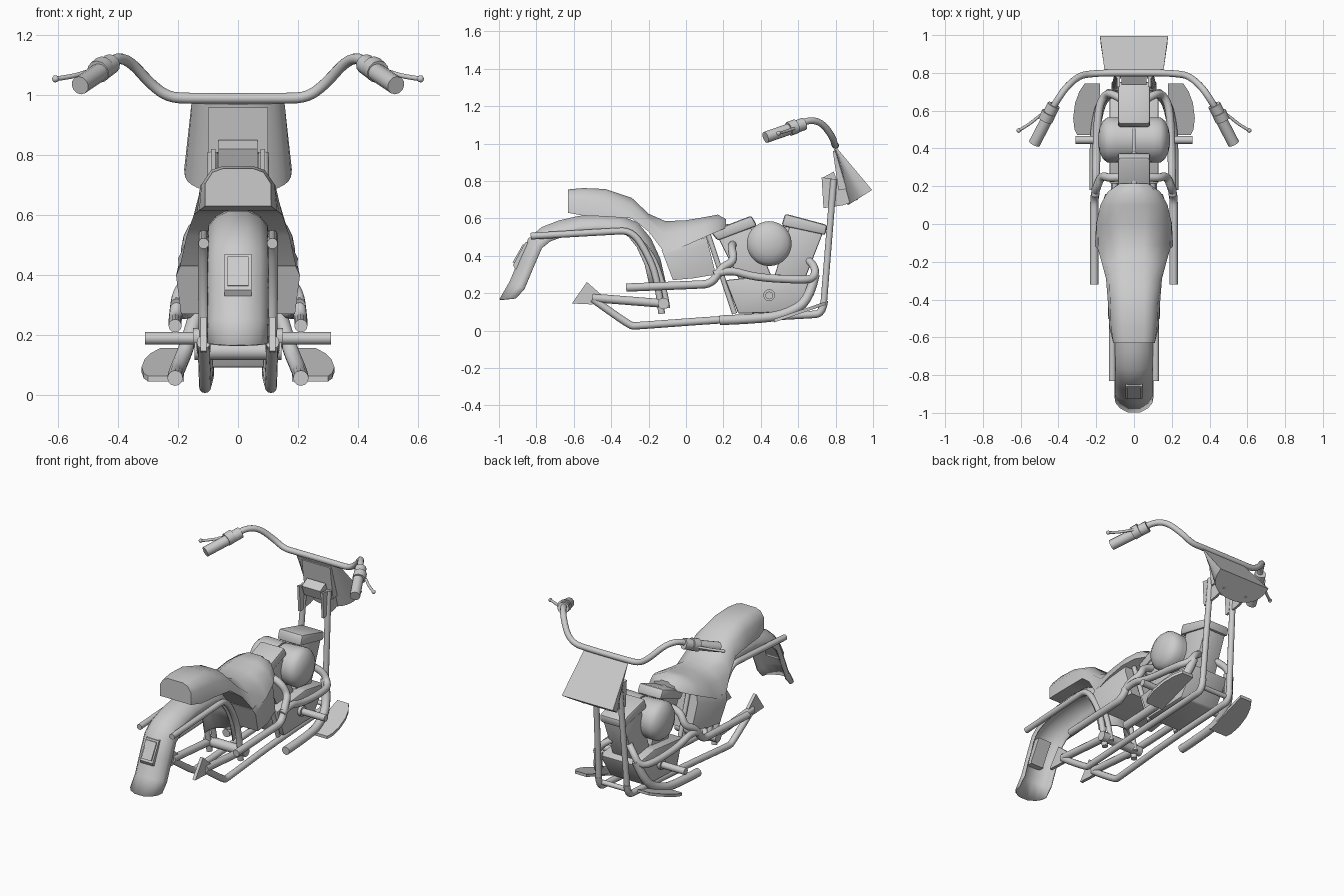
import bpy, bmesh, math
from mathutils import Vector

cube = bpy.data.objects.get("Cube")
if cube:
    bpy.data.objects.remove(cube, do_unlink=True)

grey = bpy.data.materials.new("plain grey")
grey.use_nodes = True
grey.diffuse_color = (0.6, 0.6, 0.6, 1)
grey.node_tree.nodes["Principled BSDF"].inputs["Base Color"].default_value = (0.6, 0.6, 0.6, 1)


def finish(name, mesh, mirror=False, angle=40):
    mesh.materials.clear()
    mesh.materials.append(grey)
    ob = bpy.data.objects.new(name, mesh)
    bpy.context.collection.objects.link(ob)
    bpy.ops.object.select_all(action='DESELECT')
    ob.select_set(True)
    bpy.context.view_layer.objects.active = ob
    bpy.ops.object.shade_smooth_by_angle(angle=math.radians(angle))
    if mirror:
        ob.modifiers.new("mirror", 'MIRROR')
    return ob


def from_bmesh(name, bm, mirror=False, angle=40):
    bmesh.ops.recalc_face_normals(bm, faces=bm.faces)
    mesh = bpy.data.meshes.new(name)
    bm.to_mesh(mesh)
    bm.free()
    return finish(name, mesh, mirror, angle)


def tube(name, pts, r, mirror=True):
    """Round bar through control points."""
    cu = bpy.data.curves.new(name, 'CURVE')
    cu.dimensions = '3D'
    cu.bevel_depth, cu.bevel_resolution, cu.use_fill_caps = r, 4, True
    sp = cu.splines.new('NURBS' if len(pts) > 2 else 'POLY')
    sp.points.add(len(pts) - 1)
    for p, co in zip(sp.points, pts):
        p.co = (*co, 1)
    if sp.type == 'NURBS':
        sp.order_u, sp.use_endpoint_u, sp.resolution_u = 3, True, 4
    tmp = bpy.data.objects.new("tmp", cu)
    bpy.context.collection.objects.link(tmp)
    mesh = bpy.data.meshes.new_from_object(
        tmp.evaluated_get(bpy.context.evaluated_depsgraph_get()))
    bpy.data.objects.remove(tmp)
    return finish(name, mesh, mirror)


def prism(name, profile, x0, x1, mirror=False, bevel=0):
    """Side profile (y, z) extruded across x."""
    bm = bmesh.new()
    face = bm.faces.new([bm.verts.new((x0, y, z)) for y, z in profile])
    ext = bmesh.ops.extrude_face_region(bm, geom=[face])
    moved = [v for v in ext["geom"] if isinstance(v, bmesh.types.BMVert)]
    bmesh.ops.translate(bm, verts=moved, vec=(x1 - x0, 0, 0))
    if bevel:
        bmesh.ops.bevel(bm, geom=bm.edges[:], offset=bevel, segments=2,
                        affect='EDGES', profile=0.5)
    return from_bmesh(name, bm, mirror, 30)


def loft(name, rings, closed=True, mirror=False):
    """Skin through rows of points, capped when closed."""
    bm = bmesh.new()
    rows = [[bm.verts.new(p) for p in ring] for ring in rings]
    n = len(rows[0])
    for a, b in zip(rows, rows[1:]):
        for i in range(n if closed else n - 1):
            j = (i + 1) % n
            bm.faces.new((a[i], a[j], b[j], b[i]))
    if closed:
        bm.faces.new(rows[0])
        bm.faces.new(rows[-1])
    return from_bmesh(name, bm, mirror)


# Seat: y, half width, crown half width, top, skirt bottom
seat_rows = [(-.63, .11, .085, .755, .63), (-.55, .13, .09, .762, .615),
             (-.43, .137, .09, .757, .61), (-.29, .148, .09, .71, .60),
             (-.20, .172, .09, .625, .53), (-.11, .198, .09, .585, .41),
             (0, .20, .10, .59, .455), (.1, .178, .09, .607, .50),
             (.17, .14, .07, .62, .53), (.215, .075, .04, .595, .55)]
rings = []
for y, w, c, t, b in seat_rows:
    half = [(c * .6, t), (c, t - .012), ((c + w) / 2 + .012, t - (t - b) * .4), (w, b)]
    rings.append([(x, y, z) for x, z in half] + [(-x, y, z) for x, z in half[::-1]])
loft("seat", rings)

# Rear fender: arched sheet swept along its side curve
path = [(-.995, .165), (-.94, .26), (-.89, .38), (-.84, .49), (-.77, .55), (-.68, .585),
        (-.57, .61), (-.46, .615), (-.35, .61), (-.26, .575), (-.19, .49), (-.14, .38), (-.11, .25)]
section = [(-.1, .085), (-.095, .05), (-.072, .022), (-.03, 0),
           (.03, 0), (.072, .022), (.095, .05), (.1, .085)]
rings = []
for i, (y, z) in enumerate(path):
    a, b = path[max(i - 1, 0)], path[min(i + 1, len(path) - 1)]
    d = Vector((b[0] - a[0], b[1] - a[1])).normalized()
    if i == 0:
        d = Vector((-.08, 1))
    rings.append([(x, y + d.y * s, z - d.x * s) for x, s in section])
fender = loft("rear_fender", rings, closed=False)
skin = fender.modifiers.new("thickness", 'SOLIDIFY')
skin.thickness, skin.offset = .008, 0

# Tail lamp: housing, raised lens and lower wedge
prism("tail_lamp_housing", [(-.925, .35), (-.86, .47), (-.80, .47), (-.87, .34)], -.045, .045)
prism("tail_lamp_lens", [(-.927, .365), (-.872, .462), (-.86, .46), (-.91, .36)], -.035, .035)
prism("tail_lamp_wedge", [(-.915, .33), (-.925, .35), (-.87, .36), (-.87, .33)], -.045, .045)

# Fender struts, front fender stays and swingarm
tube("fender_strut", [(.115, -.83, .505), (.115, -.4, .53), (.115, -.29, .535),
                      (.115, -.21, .42), (.115, -.15, .27), (.11, -.13, .09)], .018)
tube("seat_stay", [(.09, -.32, .53), (.09, -.2, .45), (.09, -.12, .25), (.09, -.1, .12)], .016)
tube("swingarm", [(.115, -.5, .175), (.115, -.12, .145)], .023)
tube("swingarm_pivot", [(-.145, -.12, .145), (.145, -.12, .145)], .03, False)
prism("axle_plate", [(-.61, .145), (-.53, .26), (-.45, .19), (-.5, .14)], .105, .125, True)

# Main frame
tube("lower_rail", [(.115, -.5, .17), (.11, -.30, .025), (.11, -.27, .025), (.1, .2, .06),
                    (.1, .66, .085), (.1, .73, .09), (.1, .74, .16)], .02)
tube("fork_leg", [(.1, .735, .13), (.085, .79, .81)], .018)
tube("seat_post", [(.1, .11, .54), (.1, .26, .09)], .014)
tube("top_tube", [(0, .1, .55), (0, .5, .53), (0, .72, .52)], .025, False)
tube("frame_cross_tube", [(-.1, .72, .12), (.1, .72, .12)], .015, False)

# Side covers below the seat, narrowing forwards and downwards
rings = []
for y_top, top, y_low, low, w in ((-.13, .43, -.07, .27, .207), (0, .465, .04, .28, .20),
                                  (.11, .50, .16, .30, .165)):
    y_mid, mid = y_top * .8 + y_low * .2, top * .8 + low * .2
    half = [(w * .93, y_top, top), (w, y_mid, mid), (w * .92, y_low, low)]
    rings.append(half + [(-x, y, z) for x, y, z in half[::-1]])
loft("side_cover", rings)

# Engine: crankcase with boss, two leaning cylinders with heads
prism("crankcase", [(.21, .27), (.28, .09), (.58, .10), (.69, .27), (.5, .30)], -.13, .13, bevel=.01)
tube("crankcase_boss", [(-.15, .445, .19), (.15, .445, .19)], .032, False)
prism("rear_cylinder", [(.17, .50), (.35, .55), (.47, .26), (.31, .22)], -.075, .075, bevel=.008)
prism("front_cylinder", [(.56, .58), (.735, .53), (.63, .26), (.46, .25)], -.075, .075, bevel=.008)
prism("rear_head", [(.13, .53), (.35, .615), (.38, .56), (.17, .48)], -.085, .085, bevel=.014)
prism("front_head", [(.53, .625), (.755, .565), (.745, .51), (.51, .56)], -.085, .085, bevel=.014)

# Domed air cleaner reaching across the engine
rings = []
for x, r in ((.005, .115), (.1, .12), (.14, .12), (.165, .10), (.182, .065), (.19, .025)):
    rings.append([(x, .445 + r * math.cos(k * math.tau / 28), .465 + r * math.sin(k * math.tau / 28))
                  for k in range(28)])
loft("air_cleaner", rings, mirror=True)

# Exhausts
tube("rear_exhaust", [(.21, -.32, .23), (.21, .05, .245), (.21, .14, .25), (.2, .19, .34),
                      (.17, .26, .37), (.13, .24, .45), (.06, .25, .46)], .022)
tube("front_exhaust", [(.205, .15, .30), (.2, .23, .33), (.2, .36, .285), (.19, .62, .27),
                       (.15, .69, .28), (.11, .69, .35), (.05, .65, .38)], .021)
tube("lower_pipe", [(.21, .18, .055), (.21, .42, .065), (.2, .54, .09),
                    (.17, .66, .16), (.13, .69, .30)], .026)

# Foot rest bar and rounded floorboards
tube("foot_bar", [(-.31, .445, .188), (.31, .445, .188)], .021, False)
outline = [(.18, .47), (.30, .47), (.315, .5), (.322, .56), (.312, .64),
           (.29, .70), (.26, .745), (.18, .745)]
loft("floorboard", [[(x, y, .04 + (y - .46) * .34 + h) for x, y in outline]
                    for h in (0, .018)], mirror=True)

# Front shield: flat tapered face with a rounded back
rings = []
for t in (0, 1):
    w = .155 + .025 * t
    front, back = Vector((.805 + .19 * t, .978 - .226 * t)), Vector((.792 + .073 * t, .97 - .30 * t))
    rings.append([(math.cos(a) * w, *(front + (back - front) * abs(math.sin(a)) ** .7))
                  for a in [math.pi * k / 18 for k in range(19)]])
loft("front_shield", rings)

# Steering head behind the shield, with fork cover plates
prism("steering_panel", [(.785, .96), (.805, .96), (.87, .76), (.815, .75)], -.1, .1)
prism("steering_block", [(.735, .82), (.79, .85), (.82, .77), (.76, .755)], -.065, .065)
prism("fork_cover", [(.725, .82), (.795, .81), (.92, .70), (.84, .67), (.735, .655)], .075, .09, True)

# Handlebar with controls
tube("handlebar", [(0, .80, .99), (.15, .80, .99), (.23, .795, .992), (.29, .785, 1.035),
                   (.36, .725, 1.115), (.41, .65, 1.127), (.45, .58, 1.085), (.47, .54, 1.075)], .018)
tube("grip", [(.458, .56, 1.08), (.528, .425, 1.033)], .031)
tube("grip_collar", [(.425, .63, 1.105), (.45, .58, 1.087)], .034)
tube("switch_housing", [(.45, .59, 1.093), (.468, .55, 1.078)], .039)
tube("lever", [(.44, .61, 1.09), (.50, .575, 1.08), (.55, .53, 1.063), (.61, .495, 1.055)], .008)
bm = bmesh.new()
bmesh.ops.create_uvsphere(bm, u_segments=10, v_segments=6, radius=.012)
bmesh.ops.translate(bm, verts=bm.verts, vec=(.61, .495, 1.055))
from_bmesh("lever_tip", bm, True)
